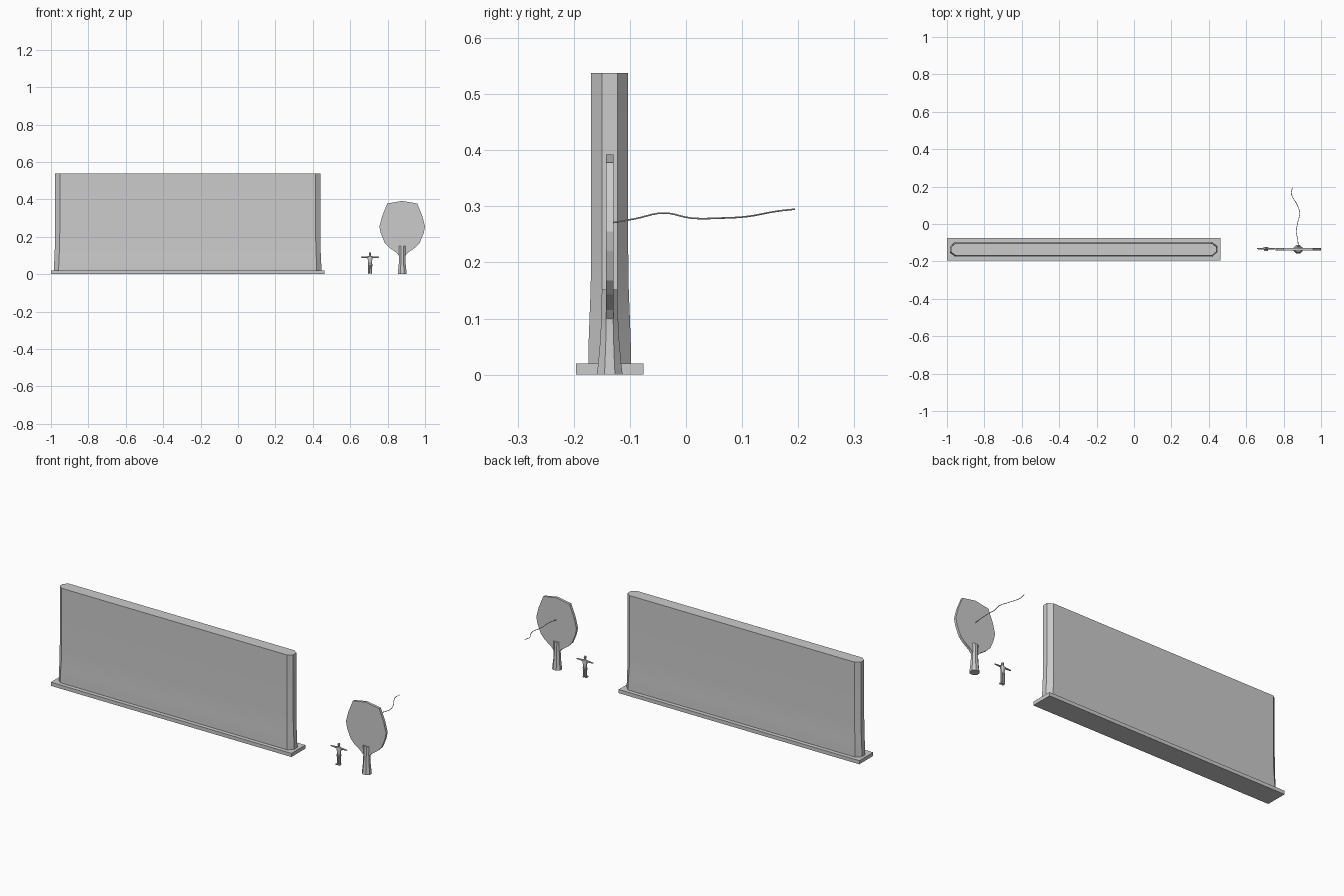
import bpy, bmesh, math
from mathutils import Vector

cube = bpy.data.objects.get("Cube")
if cube:
    bpy.data.objects.remove(cube, do_unlink=True)

grey = bpy.data.materials.new("plain grey")
grey.use_nodes = True
grey.diffuse_color = (0.6, 0.6, 0.6, 1)
grey.node_tree.nodes["Principled BSDF"].inputs["Base Color"].default_value = (0.6, 0.6, 0.6, 1)

MID_Y = -0.136


def finish(name, bm, smooth=False):
    bmesh.ops.recalc_face_normals(bm, faces=bm.faces)
    mesh = bpy.data.meshes.new(name)
    bm.to_mesh(mesh)
    bm.free()
    mesh.materials.append(grey)
    ob = bpy.data.objects.new(name, mesh)
    bpy.context.collection.objects.link(ob)
    if smooth:
        bpy.ops.object.select_all(action='DESELECT')
        ob.select_set(True)
        bpy.context.view_layer.objects.active = ob
        bpy.ops.object.shade_smooth_by_angle(angle=math.radians(30))
    return ob


def loft(name, rings, smooth=False):
    """Skin a list of equal-sized point rings and cap both ends."""
    bm = bmesh.new()
    loops = [[bm.verts.new(p) for p in ring] for ring in rings]
    n = len(loops[0])
    for a, b in zip(loops, loops[1:]):
        for i in range(n):
            j = (i + 1) % n
            bm.faces.new((a[i], a[j], b[j], b[i]))
    bm.faces.new(loops[0])
    bm.faces.new(loops[-1])
    return finish(name, bm, smooth)


def box(name, lo, hi):
    rings = [[(lo[0], lo[1], z), (hi[0], lo[1], z), (hi[0], hi[1], z), (lo[0], hi[1], z)]
             for z in (lo[2], hi[2])]
    return loft(name, rings)


def chamfered(cx, cy, z, hx, hy, cut_x, flat_y):
    """Eight-sided ring: a rectangle with its corners cut off."""
    quarter = [(hx, -flat_y), (hx, flat_y), (hx - cut_x, hy), (cut_x - hx, hy)]
    pts = quarter + [(-x, -y) for x, y in quarter]
    return [(cx + x, cy + y, z) for x, y in pts]


def octagon(cx, cy, z, rx, ry):
    return chamfered(cx, cy, z, rx, ry, rx * 0.59, ry * 0.41)


# Wall on its base plate
WALL_X = -0.269
box("wall_base", (-1, -0.196, 0), (0.462, -0.076, 0.02))
wall_profile = [(0.02, 0.715, 0.038), (0.06, 0.714, 0.0375), (0.1, 0.712, 0.036),
                (0.15, 0.710, 0.034), (0.22, 0.709, 0.033), (0.538, 0.709, 0.033)]
loft("wall", [chamfered(WALL_X, MID_Y, z, hx, hy, 0.025, 0.014)
              for z, hx, hy in wall_profile], smooth=True)

# Paddle blade: half outline mirrored, then given thickness
PADDLE_X = 0.878
half = [(0.08, 0.378), (0.107, 0.312), (0.122, 0.255), (0.115, 0.22),
        (0.094, 0.168), (0.07, 0.143), (0.03, 0.115), (0.018, 0.1)]
outline = [(0, 0.392)] + half + [(-x, z) for x, z in reversed(half)]
loft("paddle_blade", [[(PADDLE_X + x, y, z) for x, z in outline]
                      for y in (MID_Y - 0.007, MID_Y + 0.007)])

# Flared eight-sided handle
handle_profile = [(0, 0.024, 0.023), (0.02, 0.022, 0.0205), (0.06, 0.018, 0.017),
                  (0.1, 0.017, 0.015), (0.152, 0.019, 0.014)]
loft("paddle_handle", [octagon(PADDLE_X, MID_Y, z, rx, ry)
                       for z, rx, ry in handle_profile], smooth=True)

# Wavy string hanging off the back of the blade
path = [(0.878, -0.13, 0.271), (0.876, -0.09, 0.278), (0.868, -0.04, 0.288),
        (0.876, 0.01, 0.279), (0.886, 0.06, 0.279), (0.868, 0.11, 0.282),
        (0.842, 0.16, 0.291), (0.846, 0.194, 0.295)]
curve = bpy.data.curves.new("string", 'CURVE')
curve.dimensions = '3D'
curve.bevel_depth = 0.0016
curve.bevel_resolution = 1
curve.resolution_u = 5
curve.use_fill_caps = True
spline = curve.splines.new('BEZIER')
spline.bezier_points.add(len(path) - 1)
for point, co in zip(spline.bezier_points, path):
    point.co = co
    point.handle_left_type = point.handle_right_type = 'AUTO'
curve.materials.append(grey)
string = bpy.data.objects.new("string", curve)
bpy.context.collection.objects.link(string)

# Little standing figure with outstretched arms
FX, FY = 0.706, -0.132
loft("figure_torso", [octagon(FX, FY, z, rx, ry) for z, rx, ry in
                      [(0.05, 0.011, 0.008), (0.068, 0.01, 0.007), (0.086, 0.014, 0.009),
                       (0.096, 0.011, 0.007), (0.099, 0.004, 0.004)]], smooth=True)
loft("figure_head", [octagon(FX, FY - 0.001, z, r, r * 1.15) for z, r in
                     [(0.096, 0.003), (0.101, 0.004), (0.108, 0.0065),
                      (0.114, 0.006), (0.117, 0.003)]], smooth=True)
for side, s in (("left", 1), ("right", -1)):
    loft(side + "_leg", [octagon(FX + s * 0.0062, FY, z, r, r * 1.1) for z, r in
                         [(0, 0.0045), (0.025, 0.005), (0.055, 0.006)]], smooth=True)
    box(side + "_foot", (FX + s * 0.0065 - 0.0045, FY - 0.013, 0),
        (FX + s * 0.0065 + 0.0045, FY + 0.005, 0.006))
    arm = []
    for d, r in [(0.009, 0.0055), (0.028, 0.004), (0.042, 0.0032), (0.049, 0.0025)]:
        arm.append([(FX + s * d, FY + a, 0.091 + b)
                    for a, b, _ in octagon(0, 0, 0, r, r)])
    loft(side + "_arm", arm, smooth=True)
